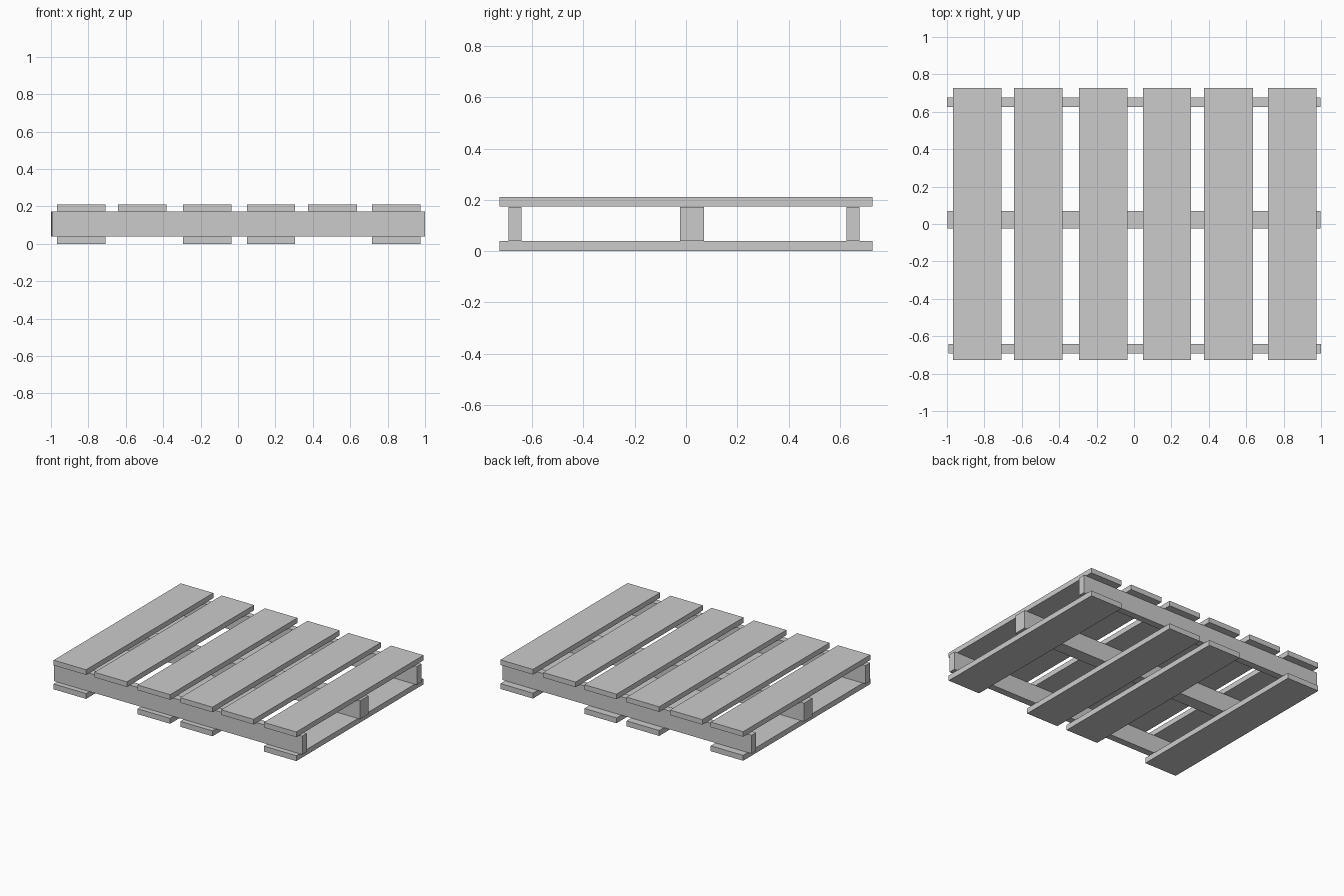
import bpy

if "Cube" in bpy.data.objects:
    bpy.data.objects.remove(bpy.data.objects["Cube"])


def box(name, x, y, z):
    """Axis-aligned box from (min, max) pairs."""
    bpy.ops.mesh.primitive_cube_add(size=1, location=[(a + b) / 2 for a, b in (x, y, z)])
    ob = bpy.context.object
    ob.name = name
    ob.scale = [b - a for a, b in (x, y, z)]
    bpy.ops.object.transform_apply(location=False, rotation=False, scale=True)
    return ob


DEPTH = (-0.728, 0.728)
BOARDS = [(-0.968, -0.708), (-0.641, -0.381), (-0.295, -0.034),
          (0.047, 0.305), (0.375, 0.635), (0.717, 0.977)]

# Deck boards on top, with four matching boards underneath
for i, x in enumerate(BOARDS):
    box(f"top_board_{i + 1}", x, DEPTH, (0.174, 0.211))
    if i not in (1, 4):
        box(f"bottom_board_{i + 1}", x, DEPTH, (0.0, 0.039))

# Three stringers running the full width
box("front_stringer", (-0.991, 1.0), (-0.692, -0.641), (0.040, 0.173))
box("middle_stringer", (-0.996, 0.996), (-0.024, 0.070), (0.040, 0.173))
box("back_stringer", (-1.0, 0.996), (0.626, 0.676), (0.040, 0.173))
